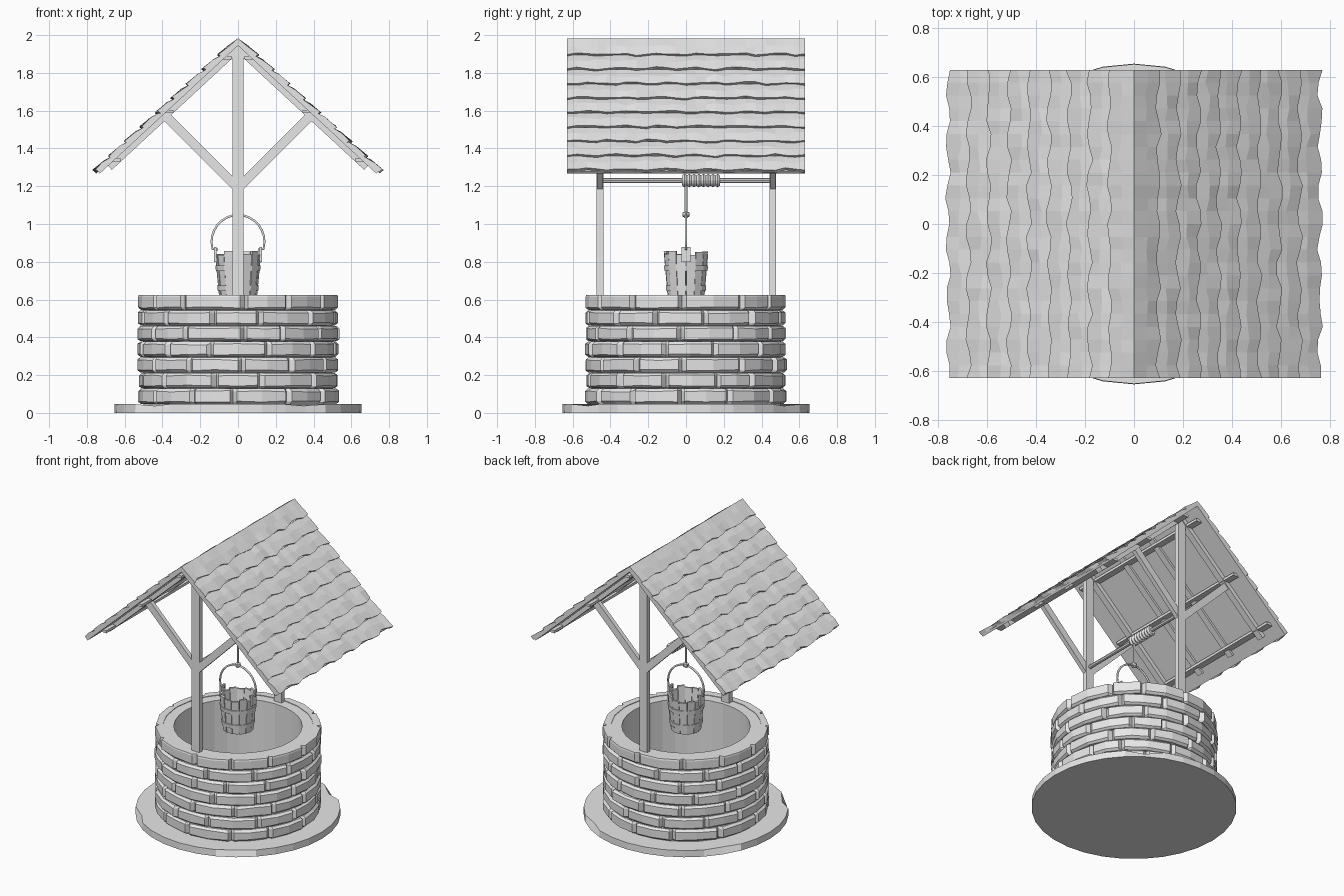
import bpy, bmesh, math, random
from math import sin, cos, pi, tau
from mathutils import Vector, Matrix

random.seed(4)
if "Cube" in bpy.data.objects:
    bpy.data.objects.remove(bpy.data.objects["Cube"])

grey = bpy.data.materials.new("plain_grey")
grey.use_nodes = True
colour = (0.8, 0.8, 0.8, 1)
grey.diffuse_color = colour
grey.node_tree.nodes["Principled BSDF"].inputs["Base Color"].default_value = colour


def jitter(a):
    return random.uniform(-a, a)


def finish(name, bm):
    bmesh.ops.recalc_face_normals(bm, faces=bm.faces)
    mesh = bpy.data.meshes.new(name)
    bm.to_mesh(mesh)
    bm.free()
    mesh.materials.append(grey)
    obj = bpy.data.objects.new(name, mesh)
    bpy.context.collection.objects.link(obj)
    return obj


def skin(bm, sections, closed=False):
    """Join equal cross-sections into a solid; cap the ends unless closed."""
    rings = [[bm.verts.new(p) for p in sec] for sec in sections]
    n = len(rings[0])
    pairs = list(zip(rings, rings[1:]))
    if closed:
        pairs.append((rings[-1], rings[0]))
    else:
        bm.faces.new(rings[0])
        bm.faces.new(rings[-1])
    for a, b in pairs:
        for i in range(n):
            j = (i + 1) % n
            bm.faces.new((a[i], a[j], b[j], b[i]))


def polar(r, a, z):
    return (r * cos(a), r * sin(a), z)


def ring(name, profile, sides):
    """Revolve a closed (radius, height) profile about z."""
    bm = bmesh.new()
    skin(bm, [[polar(r, tau * i / sides, z) for r, z in profile]
              for i in range(sides)], closed=True)
    return finish(name, bm)


def beam(name, start, end, width, depth):
    """Rectangular timber; width lies across y, depth lies in the x-z plane."""
    a, b = Vector(start), Vector(end)
    d = (b - a).normalized()
    side = Vector((0, 1, 0)) if abs(d.y) < 0.9 else Vector((1, 0, 0))
    up = d.cross(side)
    corners = [side * sx * width / 2 + up * sz * depth / 2
               for sx, sz in ((-1, -1), (1, -1), (1, 1), (-1, 1))]
    bm = bmesh.new()
    skin(bm, [[p + c for c in corners] for p in (a, b)])
    return finish(name, bm)


def rod(name, start, end, r, sides=8):
    a, b = Vector(start), Vector(end)
    bm = bmesh.new()
    turn = (b - a).to_track_quat('Z', 'Y').to_matrix().to_4x4()
    bmesh.ops.create_cone(bm, cap_ends=True, segments=sides, radius1=r, radius2=r,
                          depth=(b - a).length,
                          matrix=Matrix.Translation((a + b) / 2) @ turn)
    return finish(name, bm)


# Stone base slab with a slightly worn upper rim
bm = bmesh.new()
SIDES = 32
rims = [[], []]
for i in range(SIDES):
    a = tau * i / SIDES
    chip = 0.03 if i in (5, 13, 20, 27) else 0
    rims[0].append(polar(0.655, a, 0))
    rims[1].append(polar(0.653 - chip, a, 0.046 - chip * 0.3))
skin(bm, rims)
finish("base_slab", bm)

# Inner wall core
ring("well_core", [(0.41, 0.03), (0.5, 0.03), (0.5, 0.62), (0.41, 0.62)], 32)

# Rows of irregular bricks
bm = bmesh.new()
ROWS, PITCH, BRICKS = 7, 0.083, 12
for row in range(ROWS):
    z0 = 0.046 + row * PITCH
    top = row == ROWS - 1
    cuts = [tau * (i + 0.5 * (row % 2) + jitter(0.18)) / BRICKS for i in range(BRICKS)]
    cuts.append(cuts[0] + tau)
    for a0, a1 in zip(cuts, cuts[1:]):
        sections = []
        lean = jitter(0.004)
        for k, t in enumerate((0.0, 0.07, 0.5, 0.93, 1.0)):
            a = a0 + (a1 - a0) * t
            end = k in (0, 4)
            r = 0.505 if end else 0.53 + lean + jitter(0.005)
            low = z0 + 0.006 + random.uniform(0, 0.007)
            high = z0 + PITCH - 0.006 - random.uniform(0, 0.007)
            bevel = 0.004 if end else 0.01
            lid = 0.624 if top else z0 + PITCH - 0.001
            if top:
                high = 0.624 - bevel * 0.5
            sections.append([polar(0.48, a, z0), polar(r - bevel * 1.5, a, z0 + 0.002),
                             polar(r, a, low + bevel * 0.5), polar(r, a, high - bevel * 0.5),
                             polar(r - bevel * (0.3 if top else 1.5), a, lid), polar(0.48, a, lid)])
        skin(bm, sections)
finish("wall_bricks", bm)

# Roof frame: s runs down the slope, h rises from it
APEX, EAVE = Vector((0, 0, 1.965)), Vector((0.742, 0, 1.278))
SLOPE = (EAVE - APEX).length
DOWN = (EAVE - APEX).normalized()
OUT = Vector((-DOWN.z, 0, DOWN.x))
HALF = 0.63


def roof_point(side, s, h, y):
    p = APEX + DOWN * s + OUT * h
    if s <= 0:                      # keep the ridge on the centre plane
        p = Vector((0, 0, APEX.z + h / OUT.z))
    return Vector((p.x * side, y, p.z))


# Posts and diagonal braces
for y, end in ((-0.455, "front"), (0.46, "back")):
    beam(end + "_post", (0, y, 0.6), (0, y, 1.93), 0.035, 0.06)
    for side, hand in ((1, "left"), (-1, "right")):
        beam(f"{end}_{hand}_brace", (0, y, 1.19), (0.385 * side, y, 1.575), 0.03, 0.048)

# Roof boards, rafters, battens and shingles
COURSES, STEPS = 9, 24
for side, hand in ((1, "left"), (-1, "right")):
    bm = bmesh.new()
    skin(bm, [[roof_point(side, s, h, y) for s, h in
               ((0, -0.015), (0, 0), (SLOPE, 0), (SLOPE, -0.015))] for y in (-HALF, HALF)])
    finish(hand + "_roof_boards", bm)

    for i, y in enumerate((-0.455, -0.15, 0.15, 0.46)):
        depth = 0.03 if i in (0, 3) else 0.016
        h = -0.014 - depth / 2
        beam(f"{hand}_rafter_{i + 1}", roof_point(side, 0.012, h, y),
             roof_point(side, SLOPE - 0.06, h, y), 0.045, depth)
    for i, s in enumerate((0.1, 0.52, 0.9)):
        beam(f"{hand}_purlin_{i + 1}", roof_point(side, s, -0.022, -0.58),
             roof_point(side, s, -0.022, 0.58), 0.05, 0.018)

    bm = bmesh.new()
    for c in range(COURSES):
        s0, s1 = SLOPE * c / COURSES, SLOPE * (c + 1) / COURSES
        phase = random.uniform(0, tau)
        sections = []
        for k in range(STEPS + 1):
            y = -HALF + 2 * HALF * k / STEPS
            wave = cos(6 * pi * y / HALF + phase)
            lip = s1 + 0.005 + 0.01 * wave + jitter(0.006)
            mid = (s0 + s1) / 2 + jitter(0.012)
            start = 0.013 if c == 0 else 0.007
            sections.append([roof_point(side, s0, -0.002, y), roof_point(side, s0, start, y),
                             roof_point(side, mid, 0.018 + jitter(0.004), y),
                             roof_point(side, lip, 0.021 + 0.003 * wave + jitter(0.003), y),
                             roof_point(side, lip - 0.004, -0.002, y)])
        skin(bm, sections)
    finish(hand + "_shingles", bm)

# Winding axle with rope coil
rod("axle", (0, -0.455, 1.23), (0, 0.46, 1.23), 0.013)
TURNS, COIL = 8, 0.2
bm = bmesh.new()
sections = []
for k in range(2 * TURNS + 1):
    r = 0.036 if k % 2 else 0.027
    y = -0.02 + COIL * k / (2 * TURNS)
    sections.append([(r * cos(tau * i / 12), y, 1.23 + r * sin(tau * i / 12))
                     for i in range(12)])
skin(bm, sections)
finish("rope_coil", bm)

# Hanging rope and knot
rod("rope", (0, 0, 1.045), (0, 0, 1.21), 0.008, 6)
bm = bmesh.new()
bmesh.ops.create_icosphere(bm, subdivisions=1, radius=0.022,
                           matrix=Matrix.Translation((0, 0, 1.05)))
finish("rope_knot", bm)

# Bucket staves with uneven tops
bm = bmesh.new()
STAVES = 14
for i in range(STAVES):
    a0, a1 = tau * (i + 0.03) / STAVES, tau * (i + 0.97) / STAVES
    high = 0.845 + jitter(0.012)
    out = jitter(0.002)
    skin(bm, [[polar(r0 + out, a, 0.605), polar(r1 + out, a, high)][::step]
              and [polar(r0 - 0.014, a, 0.605), polar(r0 + out, a, 0.605),
                   polar(r1 + out, a, high), polar(r1 - 0.014, a, high)]
              for a, r0, r1, step in ((a0, 0.098, 0.12, 1), (a1, 0.098, 0.12, 1))])
finish("bucket_staves", bm)
rod("bucket_floor", (0, 0, 0.606), (0, 0, 0.625), 0.092, STAVES)

# Bucket hoops and ears
for i, (z, r) in enumerate(((0.66, 0.106), (0.765, 0.116))):
    ring(f"bucket_hoop_{i + 1}", [(r - 0.012, z - 0.014), (r + 0.001, z - 0.014),
                                  (r + 0.004, z + 0.014), (r - 0.012, z + 0.014)], STAVES)
for side, hand in ((1, "left"), (-1, "right")):
    beam(f"bucket_{hand}_ear", (0.119 * side, 0, 0.8), (0.121 * side, 0, 0.878), 0.05, 0.014)

# Bent wire handle
path = [(-0.105, 0.865), (-0.135, 0.868)]
path += [(-0.14 * cos(pi * t / 14), 0.905 + 0.143 * sin(pi * t / 14)) for t in range(15)]
path += [(0.135, 0.868), (0.105, 0.865)]
curve = bpy.data.curves.new("bucket_handle", 'CURVE')
curve.dimensions = '3D'
curve.bevel_depth = 0.0065
curve.bevel_resolution = 1
curve.use_fill_caps = True
spline = curve.splines.new('POLY')
spline.points.add(len(path) - 1)
for point, (x, z) in zip(spline.points, path):
    point.co = (x, 0, z, 1)
curve.materials.append(grey)
bpy.context.collection.objects.link(bpy.data.objects.new("bucket_handle", curve))
